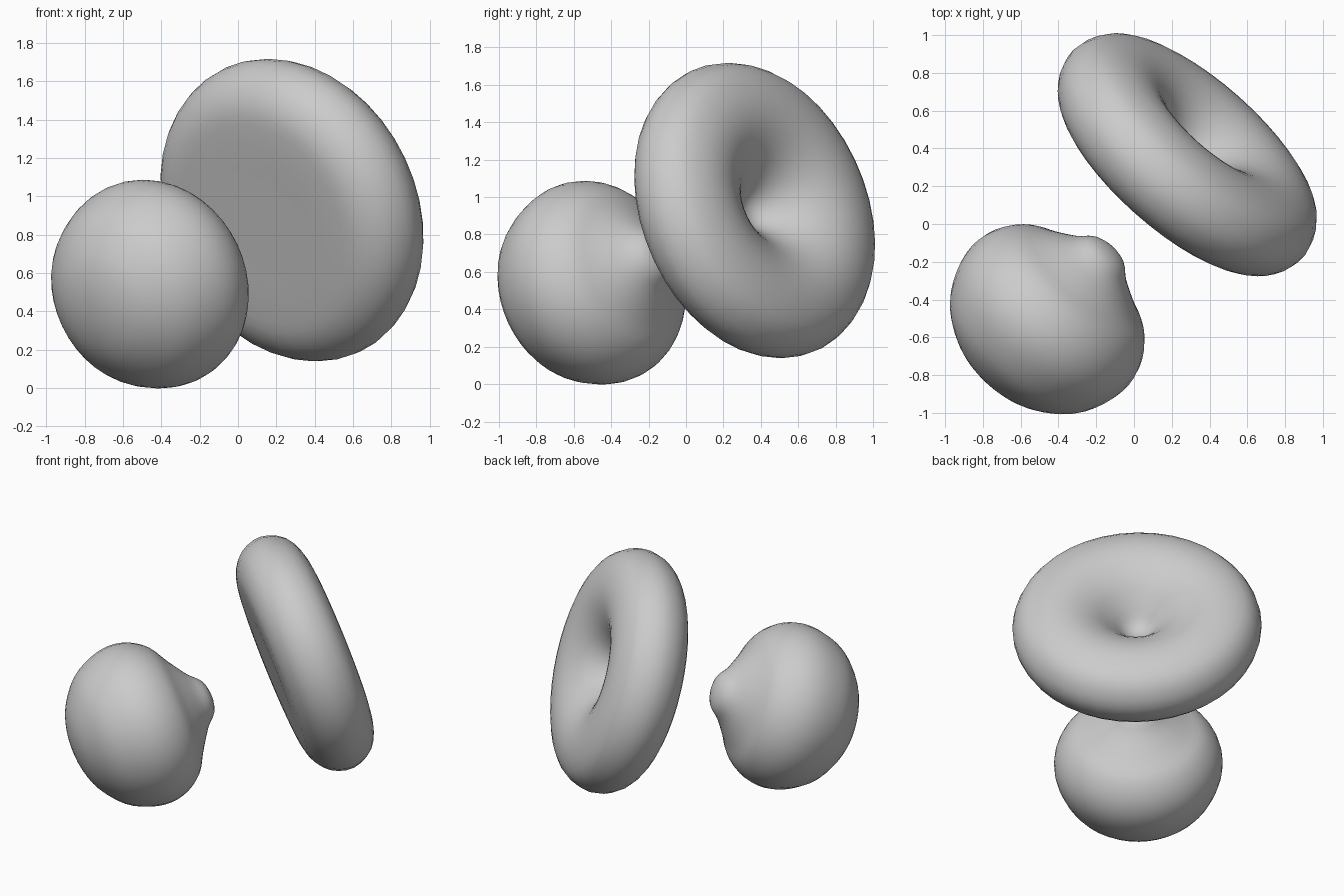
import bpy, bmesh, math
from mathutils import Vector

if "Cube" in bpy.data.objects:
    bpy.data.objects.remove(bpy.data.objects["Cube"])

AXIS = Vector((0.63, 0.71, 0.31)).normalized()   # both parts share this tilted axis


def smooth_profile(pts, steps=3):
    """Catmull-Rom curve through (radius, height) points, mirrored at the poles."""
    p = [Vector(q) for q in pts]
    p = [Vector((-p[1].x, p[1].y))] + p + [Vector((-p[-2].x, p[-2].y))]
    out = []
    for a, b, c, d in zip(p, p[1:], p[2:], p[3:]):
        for i in range(steps):
            t = i / steps
            out.append(0.5 * (2 * b + (c - a) * t + (2 * a - 5 * b + 4 * c - d) * t ** 2
                              + (3 * b - a - 3 * c + d) * t ** 3))
    out.append(p[-2])
    return out


def lathe(name, pts, centre, segments=40):
    bm = bmesh.new()
    verts = [bm.verts.new((abs(q.x), 0, q.y)) for q in smooth_profile(pts)]
    edges = [bm.edges.new(e) for e in zip(verts, verts[1:])]
    bmesh.ops.spin(bm, geom=verts + edges, axis=(0, 0, 1), cent=(0, 0, 0),
                   angle=math.tau, steps=segments, use_duplicate=False)
    bmesh.ops.remove_doubles(bm, verts=bm.verts, dist=0.0005)
    bmesh.ops.recalc_face_normals(bm, faces=bm.faces)
    for f in bm.faces:
        f.smooth = True
    me = bpy.data.meshes.new(name)
    bm.to_mesh(me)
    bm.free()
    ob = bpy.data.objects.new(name, me)
    bpy.context.collection.objects.link(ob)
    ob.location = centre
    ob.rotation_euler = AXIS.to_track_quat('Z', 'Y').to_euler()
    return ob


# Dimpled disc: deep hollow on the back, nearly flat front
lathe("dimpled_disc",
      [(0, -0.06), (0.08, -0.035), (0.17, 0.06), (0.29, 0.165), (0.44, 0.23), (0.6, 0.23),
       (0.75, 0.16), (0.82, 0.01), (0.775, -0.14), (0.65, -0.23), (0.48, -0.25),
       (0.25, -0.25), (0, -0.25)],
      (0.285, 0.37, 0.93))

# Round bulb whose flared shoulder narrows to a blunt tip facing the disc
lathe("bulb",
      [(0, 0.555), (0.11, 0.53), (0.19, 0.455), (0.33, 0.36), (0.445, 0.29), (0.525, 0.18),
       (0.555, 0.05), (0.53, -0.09), (0.45, -0.24), (0.3, -0.36), (0.15, -0.415), (0, -0.43)],
      (-0.475, -0.52, 0.53))
